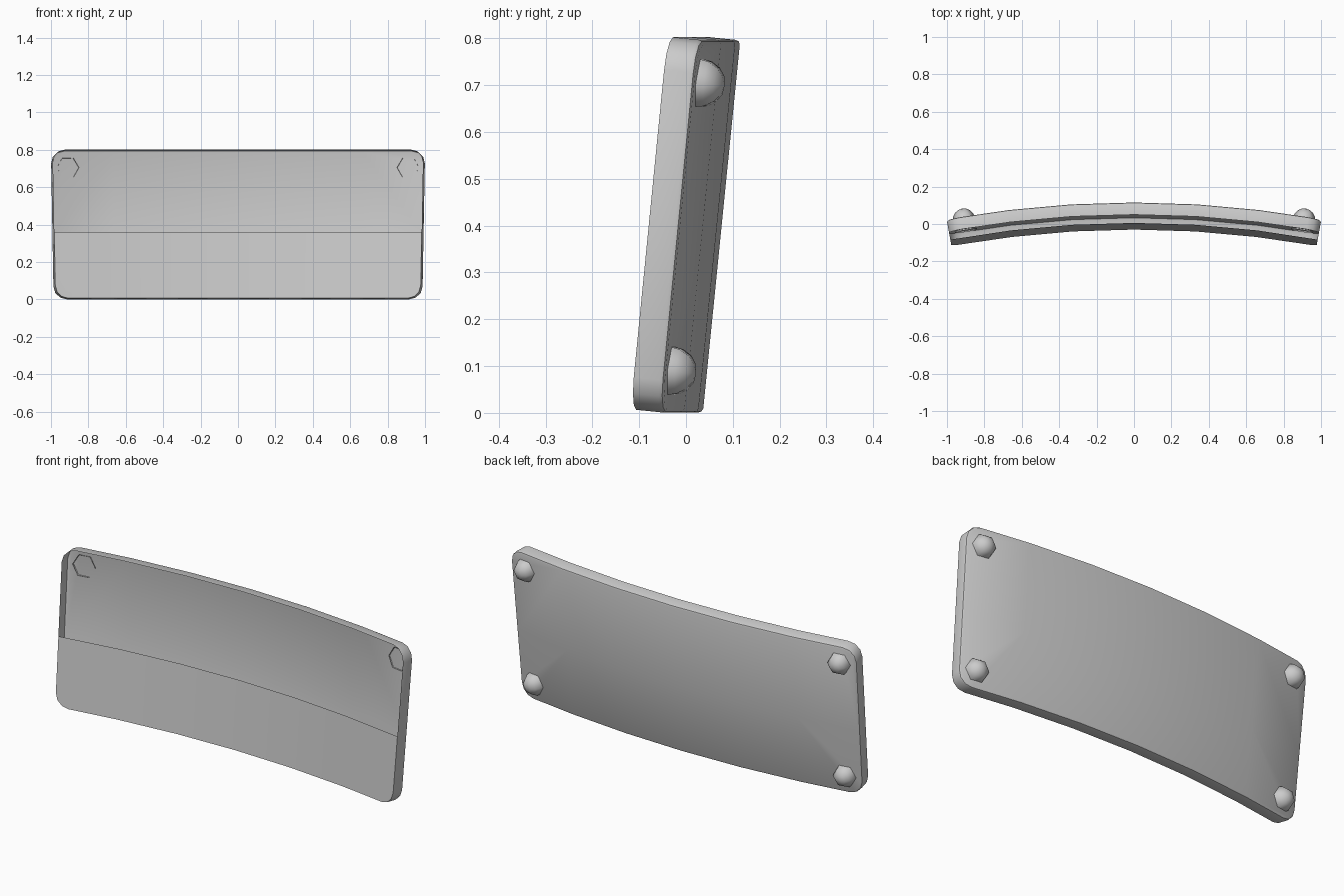
import bpy, bmesh, math
from mathutils import Vector, Matrix

if "Cube" in bpy.data.objects:
    bpy.data.objects.remove(bpy.data.objects["Cube"])

TILT = 0.1        # backward lean
R = 5.435         # bend radius
HALF = 0.9865     # half arc length
H, T = 0.80, 0.066
Y0 = 0.036        # back face at the bottom centre
SPLIT = 0.355     # top of the front panel
ROT = Matrix.Rotation(-TILT, 4, 'X')


def lean(p):
    return ROT @ p + Vector((0, Y0, 0))


def bend(p):
    a = p.x / R
    return Vector(((R + p.y) * math.sin(a), (R + p.y) * math.cos(a) - R, p.z))


def make_object(name, bm):
    me = bpy.data.meshes.new(name)
    bm.to_mesh(me)
    bm.free()
    ob = bpy.data.objects.new(name, me)
    bpy.context.collection.objects.link(ob)
    return ob


# Plate: thin rounded shell, bent, with the upper front left open
bm = bmesh.new()
bmesh.ops.create_cube(bm, size=1)
for v in bm.verts:
    v.co = Vector((v.co.x * 2 * HALF, (v.co.y - 0.5) * T, (v.co.z + 0.5) * H))
corners = [e for e in bm.edges if abs(e.verts[0].co.y - e.verts[1].co.y) > T / 2]
bmesh.ops.bevel(bm, geom=corners, offset=0.07, segments=3, profile=0.5, affect='EDGES')
back_rim = [e for e in bm.edges if all(abs(v.co.y) < 1e-5 for v in e.verts)]
bmesh.ops.bevel(bm, geom=back_rim, offset=0.01, segments=2, profile=0.5, affect='EDGES')


def cut(co, no):
    bmesh.ops.bisect_plane(bm, geom=bm.verts[:] + bm.edges[:] + bm.faces[:],
                           plane_co=co, plane_no=no)


for i in range(-2, 3):
    cut((i * HALF / 3, 0, 0), (1, 0, 0))
cut((0, 0, SPLIT), (0, 0, 1))
opening = [f for f in bm.faces
           if f.calc_center_median().y < -T + 1e-4 and f.calc_center_median().z > SPLIT]
bmesh.ops.delete(bm, geom=opening, context='FACES')
for v in bm.verts:
    v.co = bend(lean(v.co))
plate = make_object("curved_plate", bm)
bpy.context.view_layer.objects.active = plate
plate.select_set(True)
bpy.ops.object.shade_smooth_by_angle(angle=math.radians(40))


# Rivets: six-sided open domes on the back corners
def rivet(name, u, z):
    bm = bmesh.new()
    bmesh.ops.create_uvsphere(bm, u_segments=6, v_segments=8, radius=0.06)
    bmesh.ops.delete(bm, geom=[v for v in bm.verts if v.co.z < -1e-4], context='VERTS')
    for f in bm.faces:
        f.smooth = True
    pos = bend(lean(Vector((u, -0.008, z))))
    m = (Matrix.Translation(pos) @ Matrix.Rotation(-u / R, 4, 'Z') @ ROT
         @ Matrix.Rotation(-math.pi / 2, 4, 'X') @ Matrix.Rotation(math.pi / 6, 4, 'Z'))
    bm.transform(m)
    make_object(name, bm)


for side, sx in (("left", -1), ("right", 1)):
    for level, z in (("lower", 0.09), ("upper", 0.708)):
        rivet(f"rivet_{level}_{side}", sx * 0.897, z)
